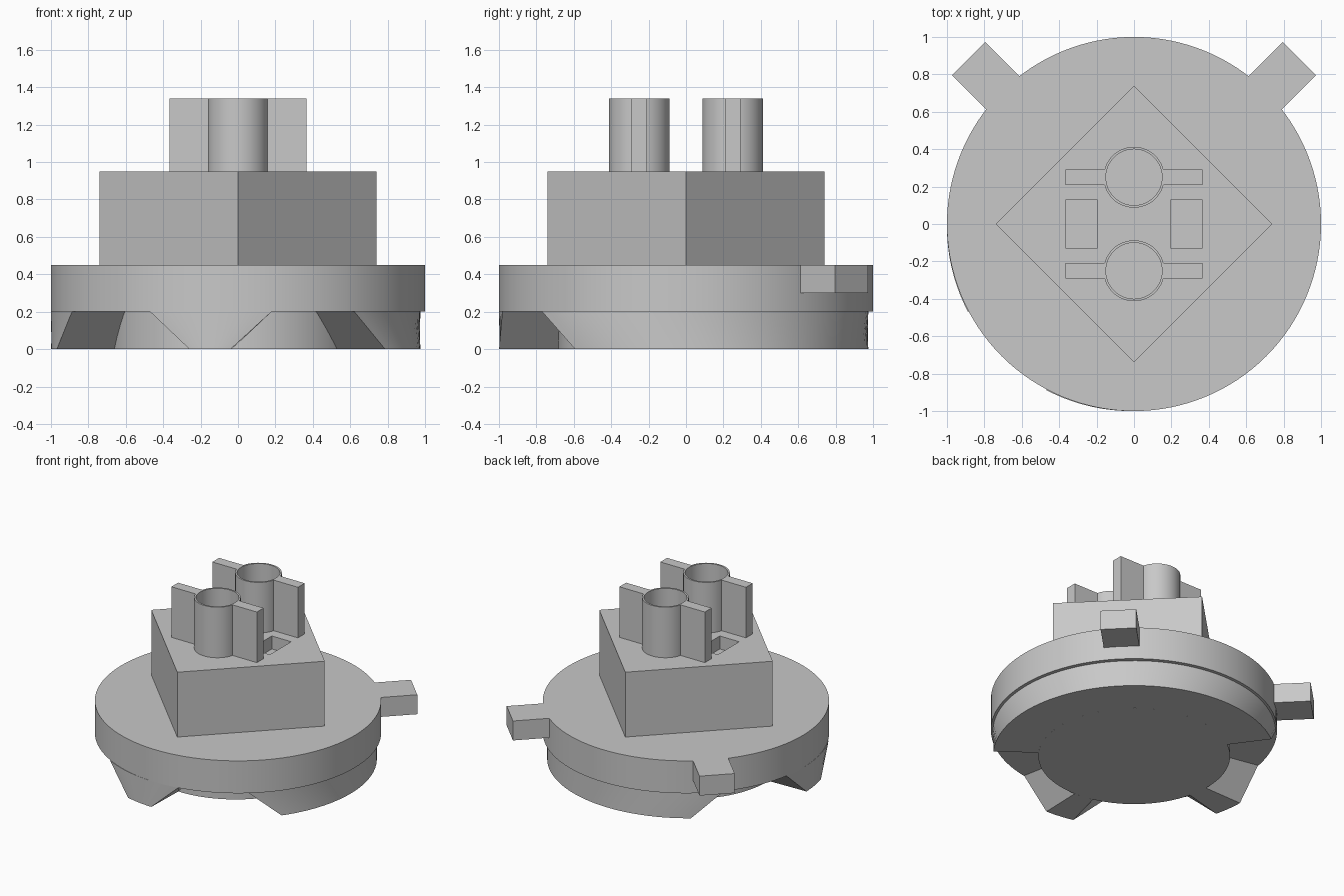
import bpy, bmesh, math
from mathutils import Vector, Matrix

if "Cube" in bpy.data.objects:
    bpy.data.objects.remove(bpy.data.objects["Cube"])

# One plain grey for the whole model
GREY = (0.58, 0.58, 0.58, 1.0)
grey = bpy.data.materials.new("plain grey")
grey.use_nodes = True
grey.diffuse_color = GREY
grey.node_tree.nodes["Principled BSDF"].inputs["Base Color"].default_value = GREY


def finish(bm, name, smooth=False):
    bmesh.ops.recalc_face_normals(bm, faces=bm.faces)
    mesh = bpy.data.meshes.new(name)
    bm.to_mesh(mesh)
    bm.free()
    mesh.materials.append(grey)
    obj = bpy.data.objects.new(name, mesh)
    bpy.context.collection.objects.link(obj)
    if smooth:
        bpy.ops.object.select_all(action='DESELECT')
        obj.select_set(True)
        bpy.context.view_layer.objects.active = obj
        bpy.ops.object.shade_smooth_by_angle(angle=math.radians(30))
    return obj


def box(name, center, size, turn=0):
    bm = bmesh.new()
    bmesh.ops.create_cube(bm, size=1)
    bmesh.ops.scale(bm, vec=size, verts=bm.verts)
    bmesh.ops.rotate(bm, matrix=Matrix.Rotation(math.radians(turn), 3, 'Z'), verts=bm.verts)
    bmesh.ops.translate(bm, vec=center, verts=bm.verts)
    return finish(bm, name)


def cylinder(name, radius, z0, z1, x=0, y=0, sides=96):
    bm = bmesh.new()
    bmesh.ops.create_cone(bm, cap_ends=True, segments=sides, radius1=radius, radius2=radius,
                          depth=z1 - z0, matrix=Matrix.Translation((x, y, (z0 + z1) / 2)))
    return finish(bm, name, True)


def ring_sector(name, low, high, steps):
    """Ring piece whose start and end angles differ at the bottom and top."""
    bm = bmesh.new()
    rows = []
    for i in range(steps + 1):
        row = []
        for (a0, a1), z, radii in ((low, 0, (R_IN, R_OUT)), (high, Z_STEP, (R_OUT, R_IN))):
            a = math.radians(a0 + (a1 - a0) * i / steps)
            row += [bm.verts.new((SHIFT + r * math.cos(a), SHIFT + r * math.sin(a), z))
                    for r in radii]
        rows.append(row)
    for a, b in zip(rows, rows[1:]):
        for k in range(4):
            m = (k + 1) % 4
            bm.faces.new((a[k], a[m], b[m], b[k]))
    bm.faces.new(rows[0])
    bm.faces.new(rows[-1])
    return finish(bm, name, True)


def tube(name, y, r_in, r_out, z0, z1, sides=48):
    bm = bmesh.new()
    profile = ((0, z0), (r_in, z0), (r_in, z1), (r_out, z1), (r_out, z0 - 0.01))
    verts = [bm.verts.new((r, 0, z)) for r, z in profile]
    edges = [bm.edges.new(pair) for pair in zip(verts, verts[1:])]
    bmesh.ops.spin(bm, geom=verts + edges, cent=(0, 0, 0), axis=(0, 0, 1),
                   angle=math.tau, steps=sides)
    bmesh.ops.remove_doubles(bm, verts=bm.verts, dist=0.0005)
    bmesh.ops.translate(bm, vec=(0, y, 0), verts=bm.verts)
    return finish(bm, name, True)


# Levels and the slightly offset lower ring
Z_STEP, Z_DISC, Z_BLOCK, Z_TOP = 0.2, 0.45, 0.95, 1.34
SHIFT, R_IN, R_OUT = -0.0125, 0.67, 0.9875

# Round flange and lower hub
cylinder("flange_disc", 1.0, Z_STEP, Z_DISC, sides=128)
cylinder("lower_hub", R_IN, 0, Z_STEP, SHIFT, SHIFT)

# Half ring at the back and two tapered lugs
ring_sector("half_ring", (-36, 126), (-50, 140), 64)
ring_sector("front_lug", (-104.5, -91.6), (-117.6, -78.8), 14)
ring_sector("side_lug", (-178.4, -165.5), (-191.2, -152.4), 14)

# Two locating tabs at the back
for side, label in ((1, "left"), (-1, "right")):
    d = 1.05 / math.sqrt(2)
    box(label + "_tab", (side * d, d, 0.375), (0.4, 0.25, 0.15), side * 45)

# Diamond-set block with two pockets
edge = 0.74 * math.sqrt(2)
block = box("square_block", (0, 0, (Z_DISC + Z_BLOCK) / 2), (edge, edge, Z_BLOCK - Z_DISC), 45)
for side in (1, -1):
    cutter = box("pocket_cutter", (side * 0.28, 0, Z_BLOCK), (0.165, 0.26, 0.2))
    cutter.hide_render = True
    cutter.hide_viewport = True
    mod = block.modifiers.new("pocket", 'BOOLEAN')
    mod.operation = 'DIFFERENCE'
    mod.solver = 'EXACT'
    mod.object = cutter
# Apply the pockets and drop the cutters
bpy.context.view_layer.update()
cut = bpy.data.meshes.new_from_object(block.evaluated_get(bpy.context.evaluated_depsgraph_get()))
block.modifiers.clear()
block.data = cut
for obj in [o for o in bpy.data.objects if o.name.startswith("pocket_cutter")]:
    bpy.data.objects.remove(obj)

# Hollow posts with a fin on each side
for y, label in ((-0.25, "front"), (0.25, "back")):
    tube(label + "_post", y, 0.15, 0.163, Z_BLOCK, Z_TOP)
    for side, hand in ((1, "left"), (-1, "right")):
        box(f"{label}_{hand}_fin", (side * 0.26, y, (Z_BLOCK + Z_TOP) / 2),
            (0.21, 0.082, Z_TOP - Z_BLOCK))
